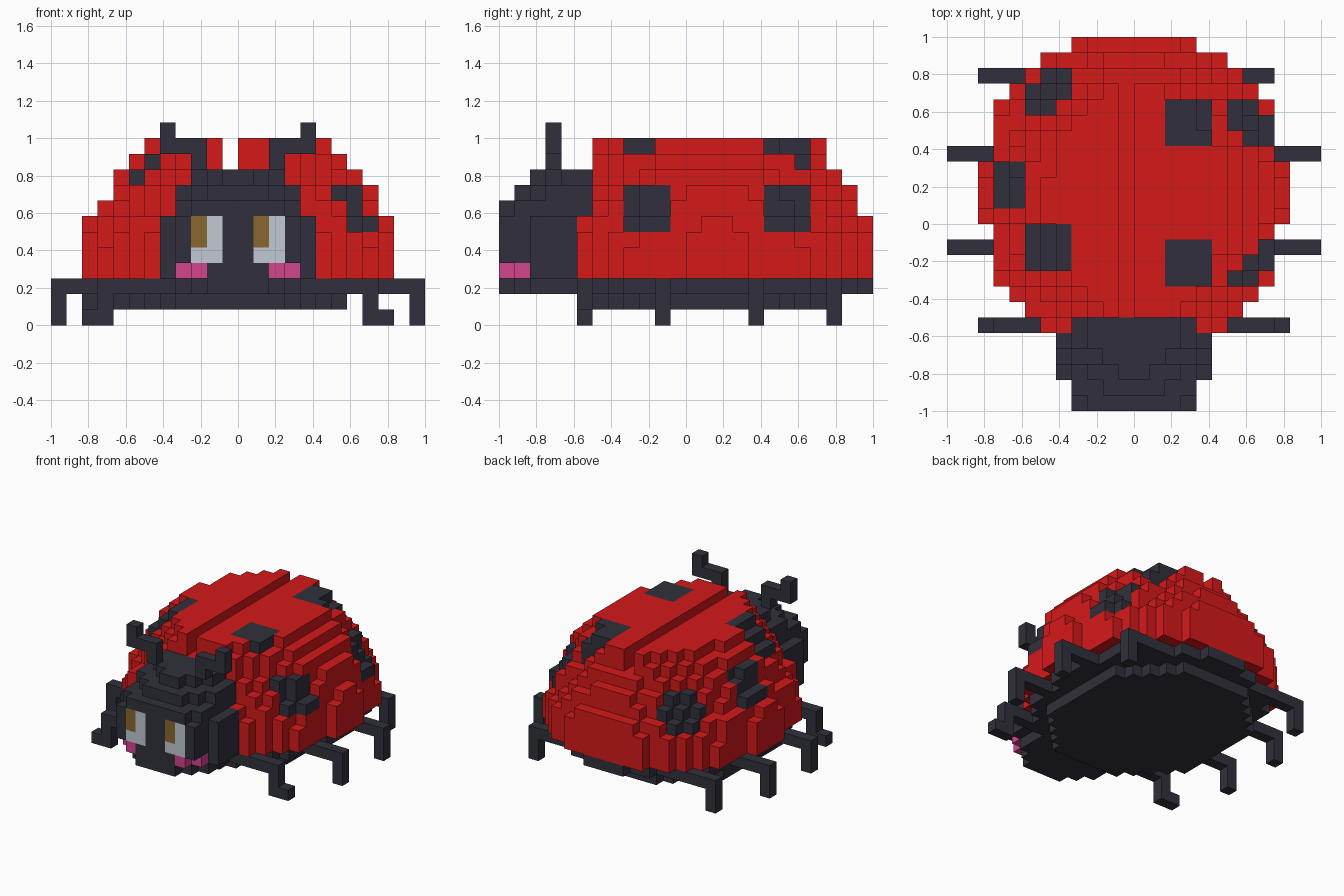
import bpy, bmesh

cube = bpy.data.objects.get("Cube")
if cube:
    bpy.data.objects.remove(cube, do_unlink=True)

S = 1 / 12                       # edge of one block


def srgb(c):
    c /= 255
    return c / 12.92 if c <= 0.04045 else ((c + 0.055) / 1.055) ** 2.4


def material(name, *rgb):
    m = bpy.data.materials.new(name)
    col = tuple(srgb(c) for c in rgb) + (1,)
    m.use_nodes = True
    m.diffuse_color = col
    bsdf = next(n for n in m.node_tree.nodes if n.type == 'BSDF_PRINCIPLED')
    bsdf.inputs["Base Color"].default_value = col
    bsdf.inputs["Roughness"].default_value = 0.8
    return m


MATS = {
    "red": material("shell_red", 213, 25, 26),
    "dark": material("charcoal", 49, 48, 60),
    "white": material("eye_white", 194, 202, 212),
    "gold": material("pupil_brown", 138, 103, 46),
    "pink": material("cheek_pink", 212, 69, 141),
}

cells = {}                       # block -> (part, colour)


def box(part, colour, x, y, z):
    """Fill inclusive block ranges."""
    for i in range(x[0], x[1] + 1):
        for j in range(y[0], y[1] + 1):
            for k in range(z[0], z[1] + 1):
                cells[i, j, k] = (part, colour)


def row(part, colour, w, y, z):
    """Fill a row w blocks to each side of the middle."""
    if w > 0:
        box(part, colour, (-w, w - 1), (y, y), (z, z))


# Half widths of the shell outline for each row, front to back
FOOT = dict(zip(range(-7, 12),
                [6, 7, 8, 9, 9, 9, 9, 10, 10, 10, 10, 9, 9, 9, 9, 8, 7, 6, 4]))
# Rounded layers: height -> half width, front reach, back reach, power of back
LAYERS = {5: (9.75, 10.4, 10.3, 2), 6: (9.6, 10.3, 10, 2), 7: (8.87, 9.4, 9.2, 2),
          8: (8.5, 9.2, 8.9, 1.8), 9: (8, 8.6, 8.2, 1.7),
          10: (7, 8.6, 7.2, 2), 11: (5.86, 8.2, 7.2, 1.7)}


def layer_width(y, z, shift):
    """Blocks from the middle to the rim of a layer; shift moves the rim."""
    if z < 5:
        return FOOT[y]
    a, front, back, n = LAYERS[z]
    d = y - 1.5
    r, p = (-d / front, 2) if d < 0 else (d / back, n)
    return min(FOOT[y], round(a * (1 - r ** p) ** (1 / p) + shift)) if r < 1 else 0


# Belly
for y, w in FOOT.items():
    row("belly", "dark", w - 2 if y > 8 else w - 1, y, 2)
for y in range(-7, 10):
    w = round(7.3 * (1 - ((y - 1) / 8.8) ** 2) ** 0.5)
    box("belly", "dark", (-w - 1, w - 1), (y, y), (1, 1))

# Domed shell, its upper layers a touch wider on the left
for z in range(3, 12):
    shift = 0.25 if z > 6 else 0
    for y in range(-7 if z < 8 else -6, 12):
        box("shell", "red", (-layer_width(y, z, -shift),
                             layer_width(y, z, shift) - 1), (y, y), (z, z))
# Groove between the wing cases
for y in range(-7, 12):
    for z in (10, 11):
        cells.pop((-1, y, z), None)

# Spots: cubes of three blocks that recolour the shell
for sx, sy, sz in [(2, 5, 9), (2, -4, 9), (6, 5, 6), (6, -4, 6),
                   (-7, -3, 9), (-7, 7, 6), (-9, 1, 7)]:
    for i in range(3):
        for j in range(3):
            for k in range(3):
                c = (sx + i, sy + j, sz + k)
                if c in cells:
                    cells[c] = ("shell", "dark")

# Head: stepped layers as (heights, half widths from the nose backwards)
for heights, widths in [((2, 2), (2, 3, 4, 4, 4)),
                        ((3, 3), (3, 4, 5, 5, 5)),
                        ((4, 6), (4, 4, 5, 5, 5)),
                        ((7, 7), (3, 4, 4, 4, 4, 4)),
                        ((8, 8), (0, 2, 3, 4, 4, 4)),
                        ((9, 9), (0, 0, 1, 2, 3, 3))]:
    for z in range(heights[0], heights[1] + 1):
        for j, w in enumerate(widths):
            row("head", "dark", w, j - 12, z)


def sided(side, a, b):
    """Block range a..b counted outwards from the middle on one side."""
    return (a, b) if side > 0 else (-b - 1, -a - 1)


# Eyes
for x in (-3, 1):
    box("head", "white", (x, x + 1), (-12, -12), (4, 6))
    box("head", "gold", (x, x), (-12, -12), (5, 6))

for side, name in ((1, "left"), (-1, "right")):
    # Cheeks, stepped around the corner of the jaw
    box("head", "pink", sided(side, 2, 2), (-12, -11), (3, 3))
    box("head", "pink", sided(side, 3, 3), (-11, -11), (3, 3))
    # Antennae
    part = name + "_antenna"
    box(part, "dark", sided(side, 2, 2), (-9, -9), (10, 10))
    box(part, "dark", sided(side, 2, 4), (-9, -9), (11, 11))
    box(part, "dark", sided(side, 4, 4), (-9, -9), (12, 12))

# Legs: name, row, root, reach on the left, reach on the right, foot length
for leg, y, root, left, right, foot in [("front", -7, 4, 8, 8, 1),
                                        ("front_middle", -2, 7, 11, 11, 0),
                                        ("rear_middle", 4, 7, 11, 11, 0),
                                        ("rear", 9, 4, 8, 9, 0)]:
    for side, name, end in ((1, "left", left), (-1, "right", right)):
        part = f"{leg}_{name}_leg"
        box(part, "dark", sided(side, root, end), (y, y), (2, 2))
        box(part, "dark", sided(side, end, end), (y, y), (0, 1))
        box(part, "dark", sided(side, end, end + foot), (y, y), (0, 0))

# Outward block faces: direction and corner offsets
FACES = [((1, 0, 0), ((1, 0, 0), (1, 1, 0), (1, 1, 1), (1, 0, 1))),
         ((-1, 0, 0), ((0, 0, 0), (0, 0, 1), (0, 1, 1), (0, 1, 0))),
         ((0, 1, 0), ((0, 1, 0), (0, 1, 1), (1, 1, 1), (1, 1, 0))),
         ((0, -1, 0), ((0, 0, 0), (1, 0, 0), (1, 0, 1), (0, 0, 1))),
         ((0, 0, 1), ((0, 0, 1), (1, 0, 1), (1, 1, 1), (0, 1, 1))),
         ((0, 0, -1), ((0, 0, 0), (0, 1, 0), (1, 1, 0), (1, 0, 0)))]


def build(part):
    """Make one object from the exposed faces of a part's blocks."""
    bm = bmesh.new()
    colours = sorted({c for p, c in cells.values() if p == part})
    verts = {}
    for cell, (p, colour) in cells.items():
        if p != part:
            continue
        for step, corners in FACES:
            if tuple(a + b for a, b in zip(cell, step)) in cells:
                continue
            loop = []
            for corner in corners:
                key = tuple(a + b for a, b in zip(cell, corner))
                if key not in verts:
                    verts[key] = bm.verts.new([v * S for v in key])
                loop.append(verts[key])
            bm.faces.new(loop).material_index = colours.index(colour)
    mesh = bpy.data.meshes.new(part)
    bm.to_mesh(mesh)
    bm.free()
    for c in colours:
        mesh.materials.append(MATS[c])
    bpy.context.collection.objects.link(bpy.data.objects.new(part, mesh))


for part in sorted({p for p, c in cells.values()}):
    build(part)
